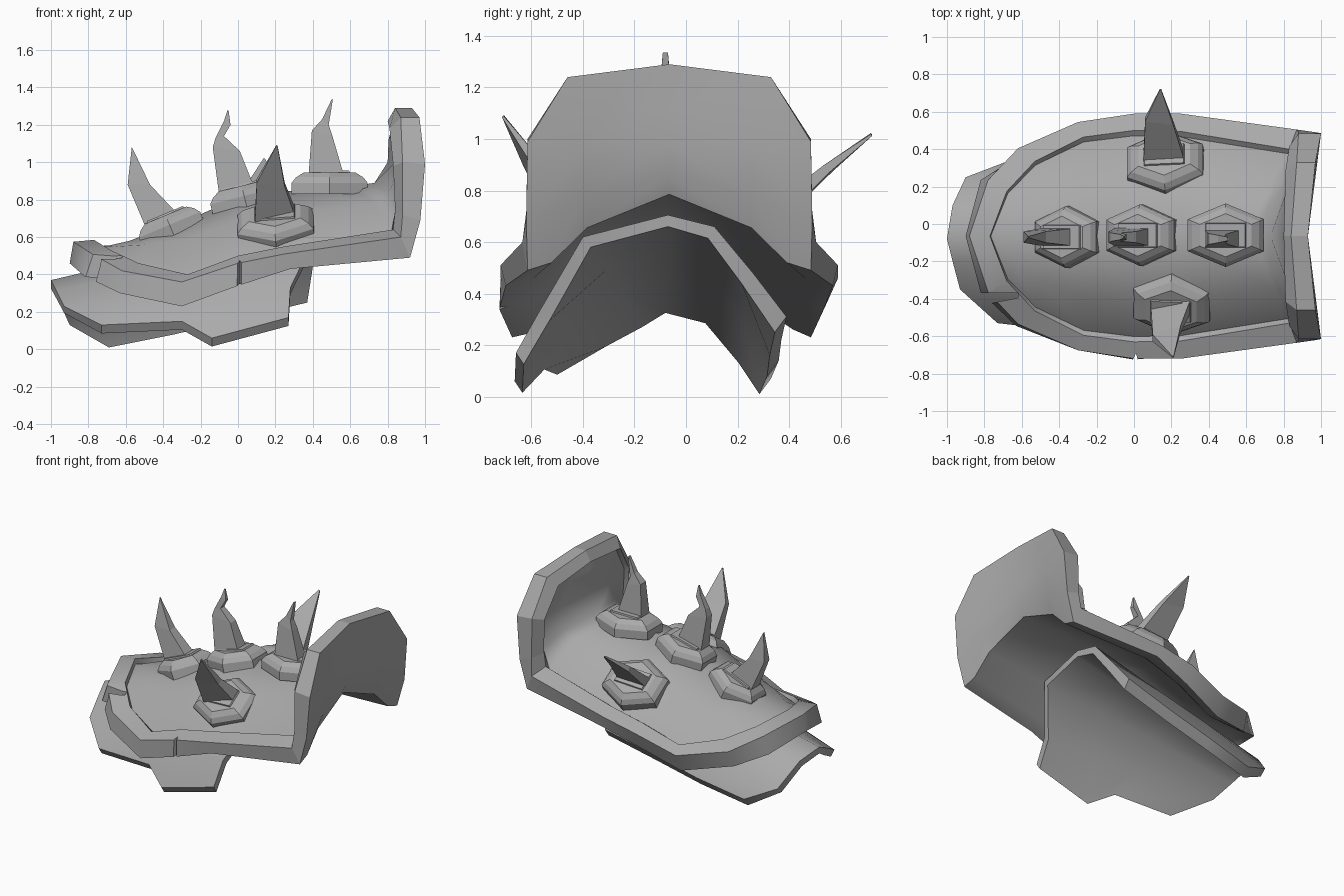
import bpy, bmesh, math
from mathutils import Vector

if "Cube" in bpy.data.objects:
    bpy.data.objects.remove(bpy.data.objects["Cube"])

AXIS_Y = -0.065
steel = bpy.data.materials.new("grey steel")
steel.diffuse_color = (0.4, 0.4, 0.4, 1)
steel.use_nodes = True
steel.node_tree.nodes["Principled BSDF"].inputs["Base Color"].default_value = steel.diffuse_color


def finish(name, bm, angle=None):
    bmesh.ops.recalc_face_normals(bm, faces=bm.faces)
    me = bpy.data.meshes.new(name)
    bm.to_mesh(me)
    bm.free()
    ob = bpy.data.objects.new(name, me)
    bpy.context.collection.objects.link(ob)
    me.materials.append(steel)
    if angle:
        bpy.ops.object.select_all(action='DESELECT')
        ob.select_set(True)
        bpy.context.view_layer.objects.active = ob
        bpy.ops.object.shade_smooth_by_angle(angle=math.radians(angle))
    return ob


def loft(bm, rings, caps=True):
    vs = [[bm.verts.new(p) for p in r] for r in rings]
    n = len(vs[0])
    for a, b in zip(vs, vs[1:]):
        for i in range(n):
            bm.faces.new((a[i], a[(i + 1) % n], b[(i + 1) % n], b[i]))
    if caps:
        bm.faces.new(vs[0])
        bm.faces.new(vs[-1])
    return vs


# Upper shell: stations round the rim from the front tip to the collar top.
# Each holds bottom edge, outer edge, inner edge (x, half width, z),
# then the ridge above and the ridge below (x, z).
stations = [
    ((-.90, 0, .46), (-.88, 0, .575), (-.77, 0, .585), (-.69, .555), (-.78, .45)),
    ((-.82, .30, .39), (-.78, .30, .51), (-.68, .24, .53), (-.58, .58), (-.62, .50)),
    ((-.63, .45, .30), (-.62, .47, .42), (-.53, .40, .46), (-.45, .63), (-.45, .55)),
    ((-.30, .58, .23), (-.30, .61, .36), (-.27, .53, .40), (-.25, .70), (-.25, .62)),
    ((0, .63, .34), (0, .655, .46), (0, .565, .50), (0, .81), (0, .72)),
    ((.28, .635, .43), (.25, .655, .51), (.25, .56, .55), (.25, .845), (.25, .76)),
    ((.92, .55, .49), (.87, .57, .60), (.83, .465, .64), (.60, .87), (.88, .785)),
    ((.975, .555, .69), (.88, .555, .72), (.84, .47, .74), (.73, .89), (.915, .86)),
    ((1.0, .55, .99), (.88, .55, 1.0), (.83, .48, .98), (.80, 1.0), (.93, .98)),
    ((.97, .395, 1.24), (.87, .395, 1.24), (.81, .35, 1.18), (.805, 1.12), (.93, 1.12)),
    ((.93, 0, 1.29), (.84, 0, 1.29), (.80, 0, 1.22), (.815, 1.16), (.93, 1.25)),
]
SHARP_RINGS = {2, 3, 4, 5}
shell = bmesh.new()
for side in (1, -1):
    rows = []
    for k, (bottom, outer, inner, top, under) in enumerate(stations):
        bottom, outer, inner = Vector(bottom), Vector(outer), Vector(inner)
        ridge, below = Vector((top[0], 0, top[1])), Vector((under[0], 0, under[1]))
        if k < 7:
            recess = inner + (ridge - inner) * .05 - Vector((0, 0, .035))
            flange = bottom.lerp(below, .17)
            flange.z = bottom.z + .03
        else:
            recess = inner.lerp(ridge, .05) + Vector((.025, 0, 0))
            flange = bottom.lerp(below, .06)
        mid = recess.lerp(ridge, .37) + Vector((0, 0, .27 * max(0, ridge.z - recess.z)))
        undermid = bottom.lerp(below, .42) + Vector((0, 0, .14 * max(0, below.z - bottom.z)))
        row = [ridge, mid, recess, inner, outer, bottom, flange, undermid, below]
        row = [Vector((p.x, p.y * side + AXIS_Y, p.z)) for p in row]
        if 2 <= k <= 4:
            row[5].y -= .03
        rows.append([shell.verts.new(p) for p in row])
    for k, (a, b) in enumerate(zip(rows, rows[1:])):
        for i in range(len(a) - 1):
            shell.faces.new((a[i], b[i], b[i + 1], a[i + 1])).smooth = True
        for i in SHARP_RINGS:
            shell.edges.get((a[i], b[i])).smooth = False
    # fold between the underside and the collar back
    for i in range(5, 8):
        shell.edges.get((rows[6][i], rows[6][i + 1])).smooth = False
    # corners of the collar and rim
    for r in rows[6:]:
        for i in (3, 4):
            shell.edges.get((r[i], r[i + 1])).smooth = False
bmesh.ops.remove_doubles(shell, verts=shell.verts, dist=.0005)
upper = finish("upper_shell", shell)


# Battle damage: wedges cut from the near rim
def wedge(name, pts, z0, z1):
    bm = bmesh.new()
    loft(bm, [[(x, y, z) for x, y in pts] for z in (z0, z1)])
    ob = finish(name, bm)
    ob.hide_render = True
    ob.hide_viewport = True
    m = upper.modifiers.new(name, 'BOOLEAN')
    m.operation, m.object, m.solver = 'DIFFERENCE', ob, 'EXACT'


wedge("rim_nick_cutter", [(-.02, -.76), (.03, -.76), (.01, -.69)], .3, .6)
wedge("rim_gash_cutter", [(-.84, -.37), (-.80, -.43), (-.62, -.395), (-.62, -.37)], .3, .7)

# Lower plate: rows from the front lip to the back edge, near side to far side
plate_rows = [
    [(-.73, -.53, .13), (-.93, -.35, .23), (-.97, -.2, .31), (-1, -.08, .37),
     (-.97, .1, .33), (-.9, .25, .17), (-.69, .33, .07)],
    [(-.30, -.58, .15), (-.40, -.47, .31), (-.40, -.28, .45), (-.40, -.07, .51),
     (-.40, .1, .465), (-.38, .27, .31), (-.34, .36, .14)],
    [(-.14, -.665, .06), (-.08, -.55, .32), (0, -.34, .53), (0, -.07, .605),
     (0, .1, .56), (0, .27, .40), (0, .37, .22)],
    [(.27, -.66, .17), (.28, -.57, .33), (.42, -.4, .62), (.42, -.07, .705),
     (.42, .11, .66), (.40, .26, .48), (.37, .39, .31)],
]
inset = [(.03, -.045), (.04, -.035), (.03, -.04), (0, -.045), (-.025, -.045), (-.045, -.04), (-.045, -.06)]
bm = bmesh.new()
rings = []
for row in plate_rows:
    lower = [(x, y + dy, z + dz) for (x, y, z), (dy, dz) in zip(row, inset)]
    rings.append(row + lower[::-1])
vs = loft(bm, rings, caps=False)
for r in (vs[0], vs[-1]):
    for i in range(6):
        bm.faces.new((r[i], r[i + 1], r[12 - i], r[13 - i]))
finish("lower_plate", bm, 40)


# Spike mounts: stepped hexagons lying on the shell, with a socket plate
def mount(name, centre, normal, rx, ry):
    n = Vector(normal).normalized()
    u = Vector((1, 0, 0))
    u = (u - n * u.dot(n)).normalized()
    v = n.cross(u)
    c = Vector(centre)
    bm = bmesh.new()
    loft(bm, [[c + n * h + u * (rx * s * math.cos(a)) + v * (ry * s * math.sin(a))
               for a in (math.radians(30 + 60 * k) for k in range(6))]
              for s, h in ((1, -.07), (1, -.01), (.88, .02), (.68, .045))])
    loft(bm, [[c + n * h + u * (.11 * s * i) + v * (.065 * s * j)
               for i, j in ((1, 1), (-1, 1), (-1, -1), (1, -1))]
              for s, h in ((1.05, .03), (.95, .055))])
    finish(name, bm)


mount("front_mount", (-.37, -.07, .675), (-.42, 0, 1), .205, .165)
mount("middle_mount", (.03, -.06, .83), (-.25, 0, 1), .215, .165)
mount("rear_mount", (.49, -.06, .90), (0, 0, 1), .235, .17)
mount("near_mount", (.20, -.44, .69), (-.1, -.65, 1), .235, .19)
mount("far_mount", (.165, .345, .69), (-.1, .65, 1), .235, .19)


# Spikes: thin blades lofted through left/right edge pairs and a half thickness
def spike(name, levels, across=(0, 1, 0)):
    d = Vector(across).normalized()
    rings = []
    for left, right, h in levels:
        left, right = Vector(left), Vector(right)
        rings.append([left - d * h, right - d * h, right + d * h, left + d * h])
    bm = bmesh.new()
    loft(bm, rings)
    finish(name, bm)


Y = -.07
spike("front_spike", [((-.48, Y, .62), (-.30, Y, .70), .05), ((-.59, Y, .88), (-.47, Y, .88), .03),
                      ((-.568, Y, 1.08), (-.562, Y, 1.07), .004)])
spike("middle_spike", [((-.10, Y, .82), (.09, Y, .86), .05), ((-.135, Y, 1.08), (.01, Y, 1.06), .03),
                       ((-.12, Y, 1.13), (-.075, Y, 1.14), .022), ((-.075, Y, 1.22), (-.04, Y, 1.20), .015),
                       ((-.056, Y, 1.28), (-.05, Y, 1.275), .004)])
Y = -.08
spike("rear_spike", [((.375, Y, .90), (.575, Y, .90), .05), ((.395, Y, 1.17), (.505, Y, 1.14), .03),
                     ((.45, Y, 1.23), (.485, Y, 1.20), .02), ((.50, Y, 1.335), (.507, Y, 1.335), .01)])
spike("near_spike", [((.09, -.47, .68), (.31, -.42, .72), .045), ((.10, -.61, .90), (.25, -.56, .88), .022),
                     ((.205, -.71, 1.09), (.212, -.71, 1.085), .004)], (0, .85, .5))
spike("far_spike", [((.05, .34, .70), (.27, .36, .72), .035), ((.06, .56, .89), (.21, .54, .88), .018),
                    ((.138, .72, 1.02), (.145, .72, 1.015), .004)], (0, -.64, .77))
